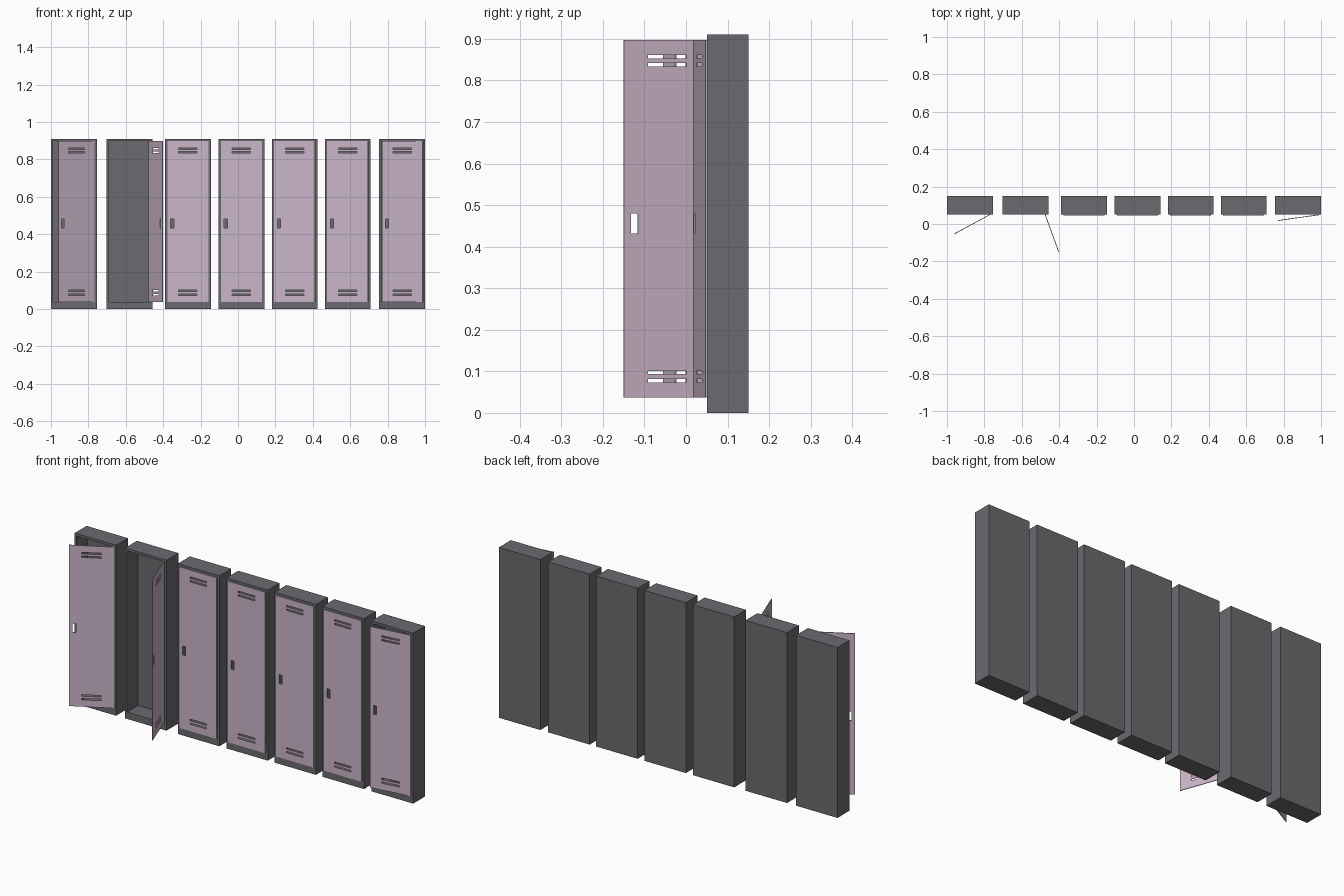
import bpy, bmesh, math

if "Cube" in bpy.data.objects:
    bpy.data.objects.remove(bpy.data.objects["Cube"])

def material(name, rgb):
    m = bpy.data.materials.new(name)
    m.diffuse_color = (*rgb, 1)
    m.use_nodes = True
    m.node_tree.nodes["Principled BSDF"].inputs["Base Color"].default_value = m.diffuse_color
    return m

GREY = material("dark grey metal", (0.145, 0.143, 0.157))
PINK = material("dusty pink metal", (0.60, 0.465, 0.58))

W, H = 0.245, 0.91               # locker width and height
FRONT, BACK = 0.05, 0.15         # body y range
WALL, Z0, Z1 = 0.012, 0.037, 0.897   # side wall, opening bottom and top

def finish(name, bm, mat):
    bmesh.ops.recalc_face_normals(bm, faces=bm.faces)
    me = bpy.data.meshes.new(name)
    bm.to_mesh(me)
    bm.free()
    me.materials.append(mat)
    ob = bpy.data.objects.new(name, me)
    bpy.context.collection.objects.link(ob)
    return ob

def grid_plate(bm, xs, zs, y0, y1, is_hole):
    """Plate split into cells, leaving out the cells that are holes."""
    verts = {}
    def vert(x, z):
        if (x, z) not in verts:
            verts[x, z] = bm.verts.new((x, y0, z))
        return verts[x, z]
    for xa, xb in zip(xs, xs[1:]):
        for za, zb in zip(zs, zs[1:]):
            if not is_hole((xa + xb) / 2, (za + zb) / 2):
                bm.faces.new([vert(xa, za), vert(xb, za), vert(xb, zb), vert(xa, zb)])
    geo = bmesh.ops.extrude_face_region(bm, geom=bm.faces[:], use_keep_orig=True)["geom"]
    for v in geo:
        if isinstance(v, bmesh.types.BMVert):
            v.co.y = y1

def body(i, left):
    # open-fronted box: frame ring plus back panel
    bm = bmesh.new()
    xs = [0, WALL, W - WALL, W]
    zs = [0, Z0, Z1, H]
    grid_plate(bm, xs, zs, FRONT, BACK - 0.008,
               lambda x, z: WALL < x < W - WALL and Z0 < z < Z1)
    box = bmesh.ops.create_cube(bm, size=1)["verts"]
    for v in box:
        v.co = ((v.co.x + 0.5) * W, BACK - 0.004 + v.co.y * 0.008, (v.co.z + 0.5) * H)
    ob = finish(f"locker_body_{i}", bm, GREY)
    ob.location.x = left

def door(i, left, angle):
    # local origin is the hinge; four vents and a latch hole are cut out
    xl, xr = -0.213, 0.007
    mid = (xl + xr) / 2
    vent = (mid - 0.049, mid + 0.049)
    latch = (xl + 0.018, xl + 0.035)
    vents = [(z, z + 0.008) for z in (0.0735, 0.093, 0.834, 0.853)]
    grip = (0.432, 0.48)
    xs = sorted([xl, *latch, *vent, xr])
    zs = sorted([Z0, Z1, *grip] + [z for pair in vents for z in pair])

    def is_hole(x, z):
        if vent[0] < x < vent[1]:
            return any(a < z < b for a, b in vents)
        return latch[0] < x < latch[1] and grip[0] < z < grip[1]

    bm = bmesh.new()
    grid_plate(bm, xs, zs, -0.004, 0, is_hole)
    ob = finish(f"locker_door_{i}", bm, PINK)
    ob.location = (left + W - 0.02, FRONT, 0)
    ob.rotation_euler.z = math.radians(angle)

# row of lockers: left edge and door opening angle
row = [(-1.0, 28.5), (-0.702, 110), (-0.39, 0), (-0.104, 0),
       (0.181, 0), (0.464, 0), (0.755, 8)]
for i, (left, angle) in enumerate(row, 1):
    body(i, left)
    door(i, left, angle)
